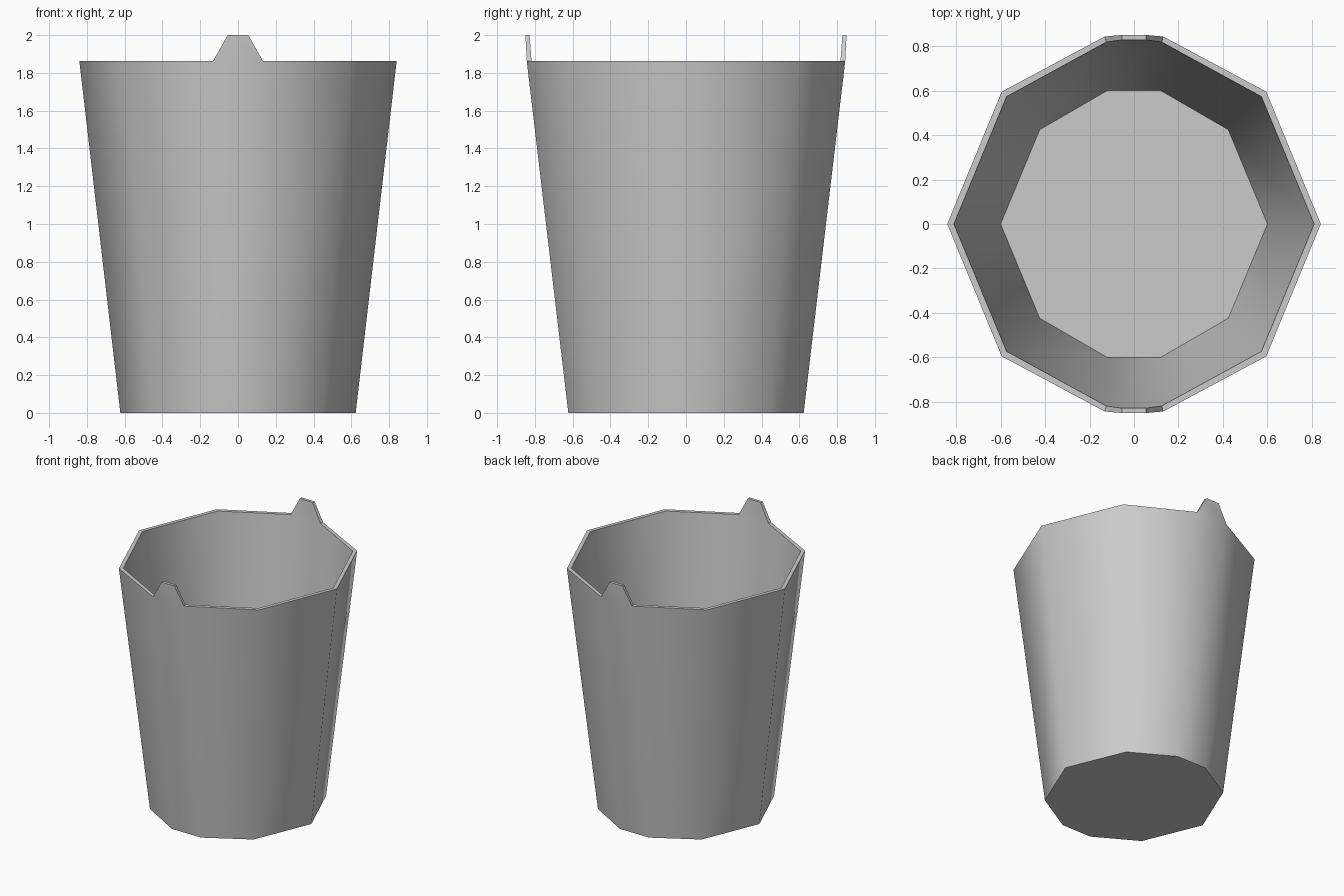
import bpy
import bmesh
from math import radians

cube = bpy.data.objects.get("Cube")
if cube:
    bpy.data.objects.remove(cube, do_unlink=True)

RIM_Z = 1.863
FLOOR_Z = 0.02

# One flat grey for the whole pail
grey = bpy.data.materials.new("plain grey")
grey.use_nodes = True
colour = (0.6, 0.6, 0.6, 1)
grey.diffuse_color = colour
grey.node_tree.nodes["Principled BSDF"].inputs["Base Color"].default_value = colour


def ring(bm, side, diagonal, flat_x, flat_y, z):
    """Ten-sided loop: an octagon whose front and back corners are flattened."""
    quarter = [(side, 0), (diagonal, diagonal), (flat_x, flat_y)]
    half = quarter + [(-x, y) for x, y in reversed(quarter[1:])]
    loop = half + [(-x, -y) for x, y in half]
    return [bm.verts.new((x, y, z)) for x, y in loop]


def bridge(bm, a, b):
    n = len(a)
    return [bm.faces.new((a[i], a[(i + 1) % n], b[(i + 1) % n], b[i])) for i in range(n)]


bm = bmesh.new()

# Tapered wall, rim and floor
outer_base = ring(bm, 0.623, 0.44, 0.125, 0.623, 0)
outer_rim = ring(bm, 0.84, 0.595, 0.132, 0.843, RIM_Z)
inner_rim = ring(bm, 0.81, 0.573, 0.125, 0.818, RIM_Z)
inner_floor = ring(bm, 0.6, 0.424, 0.12, 0.6, FLOOR_Z)
bm.faces.new(list(reversed(outer_base)))
bridge(bm, outer_base, outer_rim)
rim = bridge(bm, outer_rim, inner_rim)
bridge(bm, inner_rim, inner_floor)
bm.faces.new(inner_floor)

# Tapered handle tabs raised from the front and back of the rim
tabs = [f for f in rim if abs(f.calc_center_median().y) > 0.75]
for face in bmesh.ops.extrude_discrete_faces(bm, faces=tabs)["faces"]:
    for v in face.verts:
        out = abs(v.co.y) > 0.83
        v.co.x = 0.055 if v.co.x > 0 else -0.055
        v.co.y = (0.85 if out else 0.828) * (1 if v.co.y > 0 else -1)
        v.co.z = 2.0

bmesh.ops.recalc_face_normals(bm, faces=bm.faces)
mesh = bpy.data.meshes.new("pail")
bm.to_mesh(mesh)
bm.free()
mesh.materials.append(grey)
pail = bpy.data.objects.new("pail", mesh)
bpy.context.collection.objects.link(pail)

# Smooth wall with crisp rim and base
bpy.ops.object.select_all(action='DESELECT')
pail.select_set(True)
bpy.context.view_layer.objects.active = pail
bpy.ops.object.shade_smooth_by_angle(angle=radians(50))
